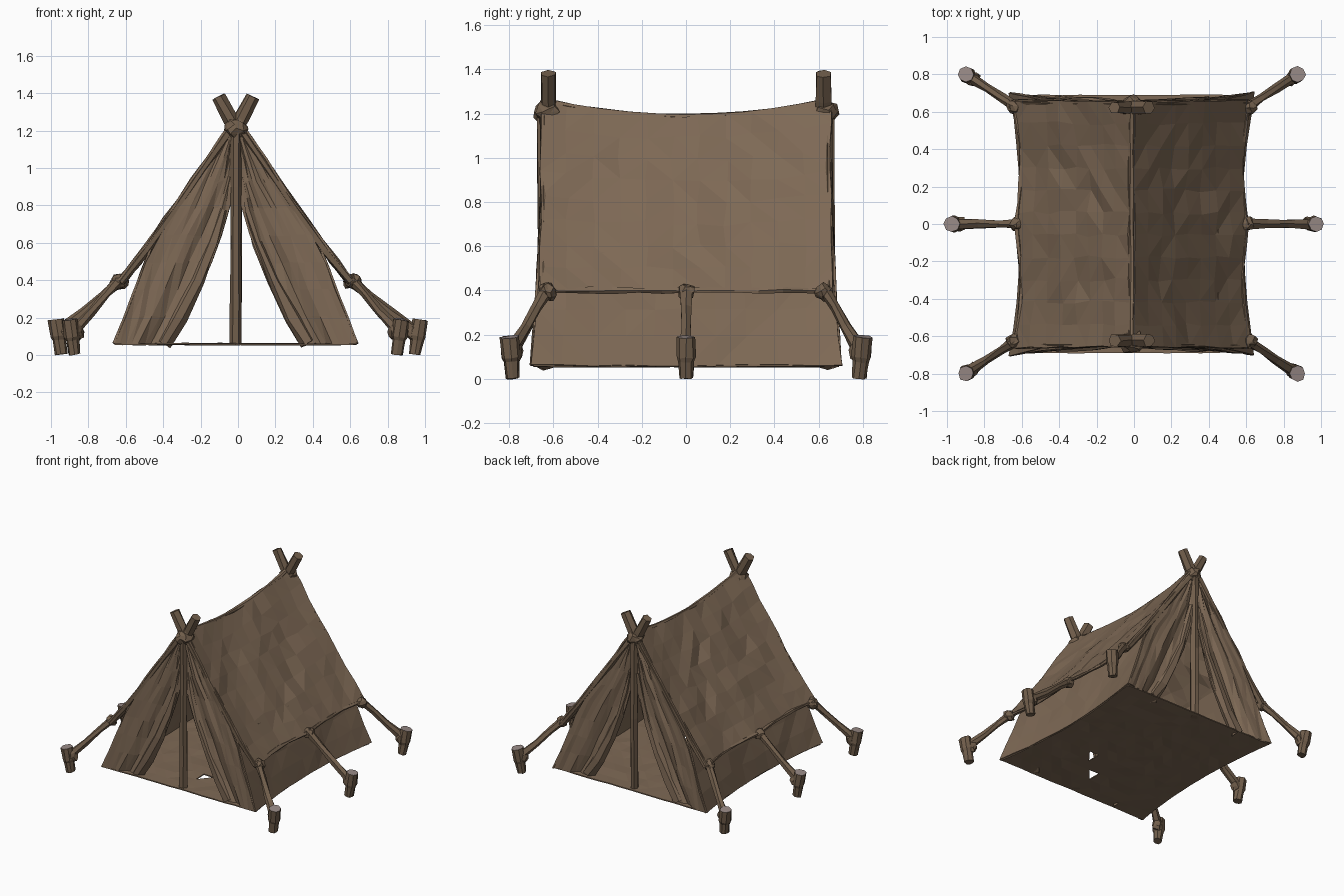
import bpy, bmesh, math, random
from mathutils import Vector

if "Cube" in bpy.data.objects:
    bpy.data.objects.remove(bpy.data.objects["Cube"])

random.seed(4)
CX = -0.012  # the tent sits slightly left of centre


def material(name, rgb):
    m = bpy.data.materials.new(name)
    m.diffuse_color = (*rgb, 1)
    m.use_nodes = True
    m.node_tree.nodes["Principled BSDF"].inputs["Base Color"].default_value = m.diffuse_color
    return m


CANVAS = material("brown canvas", (0.208, 0.141, 0.091))
WOOD = material("brown wood", (0.168, 0.114, 0.072))
CUT = material("pale cut wood", (0.31, 0.25, 0.235))


def finish(name, bm, mats):
    bmesh.ops.recalc_face_normals(bm, faces=bm.faces)
    me = bpy.data.meshes.new(name)
    bm.to_mesh(me)
    bm.free()
    ob = bpy.data.objects.new(name, me)
    bpy.context.collection.objects.link(ob)
    for m in mats:
        me.materials.append(m)
    return ob


def jit(a):
    return Vector([random.uniform(-a, a) for _ in range(3)])


def cloth(name, f, nu, nv, rough=0.006, thick=0.012, torn=None):
    """Faceted sheet from f(u, v), rough inside and cleaner at its border."""
    bm = bmesh.new()
    g = []
    for i in range(nu + 1):
        row = []
        for j in range(nv + 1):
            inner = 0 < i < nu and 0 < j < nv
            row.append(bm.verts.new(Vector(f(i / nu, j / nv)) + jit(rough if inner else rough * 0.5)))
        g.append(row)
    for i in range(nu):
        for j in range(nv):
            bm.faces.new((g[i][j], g[i + 1][j], g[i + 1][j + 1], g[i][j + 1]))
    bmesh.ops.triangulate(bm, faces=bm.faces)
    if torn:
        gone = [fc for fc in bm.faces if torn(fc.calc_center_median())]
        bmesh.ops.delete(bm, geom=gone, context="FACES")
    ob = finish(name, bm, [CANVAS])
    mod = ob.modifiers.new("thickness", "SOLIDIFY")
    mod.thickness = thick
    mod.offset = 0
    return ob


def tube(name, pts, radii, sides=7, mat=WOOD, rough=0.003, cap=None):
    """Rough round bar through pts."""
    bm = bmesh.new()
    pts = [Vector(p) for p in pts]
    rings = []
    for i, p in enumerate(pts):
        d = (pts[min(i + 1, len(pts) - 1)] - pts[max(i - 1, 0)]).normalized()
        a = d.cross(Vector((0, 1, 0)) if abs(d.y) < 0.8 else Vector((0, 0, 1))).normalized()
        b = d.cross(a)
        rings.append([bm.verts.new(p + (a * math.cos(t) + b * math.sin(t)) * radii[i] + jit(rough))
                      for t in [2 * math.pi * k / sides for k in range(sides)]])
    for r, s in zip(rings, rings[1:]):
        for k in range(sides):
            bm.faces.new((r[k], r[(k + 1) % sides], s[(k + 1) % sides], s[k]))
    bm.faces.new(rings[0][::-1])
    top = bm.faces.new(rings[-1])
    if cap:
        top.material_index = 1
    return finish(name, bm, [mat, cap] if cap else [mat])


def knot(name, p, r, scale=(1, 1, 1)):
    bm = bmesh.new()
    bmesh.ops.create_icosphere(bm, subdivisions=2, radius=r)
    for v in bm.verts:
        v.co = Vector([c * s for c, s in zip(v.co, scale)]) + Vector(p) + jit(r * 0.18)
    return finish(name, bm, [WOOD])


def lerp_table(t, z):
    """Linear interpolation in a table of (z, x)."""
    for (z0, x0), (z1, x1) in zip(t, t[1:]):
        if z <= z1:
            return x0 + (x1 - x0) * max(0, (z - z0) / (z1 - z0))
    return t[-1][1]


def roof_point(s, y, v):
    t = abs(y) / 0.655
    ridge = 1.185 + 0.075 * t ** 2
    scallop = 0.035 * abs(math.sin(math.pi * y / 0.66)) * v * v + 0.012 * (1 - t) * v
    wave = 0.006 * math.sin(9 * y + 5 * v) * math.sin(math.pi * v)
    x = 0.012 + 0.618 * v - 0.016 * math.sin(math.pi * v) - scallop + wave
    return (CX + s * x, y * (1 + 0.01 * v), ridge + (0.4 - ridge) * v + wave * 0.7)


def wall_x(z, y):
    """Half width of the lower walls."""
    k = (0.57 - z) / 0.51
    return 0.455 + k * (0.135 + 0.06 * (abs(y) / 0.7) ** 2)


OUTER = [(0.06, 0.65), (0.3, 0.55), (0.57, 0.455), (0.9, 0.222), (1.22, 0.02)]
INNER = [(0.06, 0.36), (0.2, 0.275), (0.4, 0.17), (0.6, 0.088), (0.78, 0.035), (0.9, 0.0), (1.22, 0.0)]

for s, side in ((-1, "left"), (1, "right")):
    # Roof sheet with hem, and the wall below it
    cloth(side + "_roof", lambda u, v: roof_point(s, (u * 2 - 1) * 0.655, v), 11, 8, 0.011)
    hem = [roof_point(s, -0.655 + 1.31 * i / 12, 1) for i in range(13)]
    tube(side + "_roof_hem", hem, [0.013] * 13, 5, CANVAS, 0.005)

    def wall(u, v):
        z = 0.57 - 0.51 * v
        y = (u * 2 - 1) * (0.655 + 0.05 * v)
        return (CX + s * wall_x(z, y), y, z)
    cloth(side + "_lower_wall", wall, 10, 4, 0.008)

    for e, end in ((-1, "front"), (1, "back")):
        tag = end + "_" + side

        # Pleated door curtain, drawn open toward the bottom
        def curtain(u, v):
            z = 0.06 + 1.16 * v
            a, b = lerp_table(INNER, z), lerp_table(OUTER, z)
            pleat = 0.02 * math.sin(u * 13 + 1.5 * v) * (1 - 0.6 * v) * math.sin(math.pi * min(1, u * 1.2 + 0.1))
            y = 0.64 + 0.06 * (1 - v) ** 1.5 * u + pleat
            return (CX + s * (a + (b - a) * u), e * y, z)
        cloth(tag + "_curtain", curtain, 9, 8, 0.006)
        # Gathered inner fold of the curtain
        fold = [(CX + s * (lerp_table(INNER, z) + 0.032), e * 0.64, z) for z in (0.065, 0.2, 0.4, 0.6, 0.78, 0.95)]
        tube(tag + "_curtain_fold", fold, [0.045, 0.045, 0.036, 0.028, 0.022, 0.012], 6, CANVAS, 0.008)

        # Slanting edge pole and its crossed top
        edge = [Vector(roof_point(s, e * 0.64, v)) + Vector((-s * 0.012, 0, -0.012))
                for v in (0.06, 0.3, 0.55, 0.8, 1)]
        tube(tag + "_edge_pole", edge, [0.022] * 5, 6, WOOD, 0.005)
        tube(tag + "_pole_top", [(CX - s * 0.035, e * 0.622, 1.15), (CX + s * 0.03, e * 0.622, 1.265),
                                 (CX + s * 0.093, e * 0.622, 1.38)], [0.036, 0.038, 0.036], 6, WOOD, 0.004)

# Ridge seam
tube("ridge_seam", [roof_point(0, -0.64 + 1.28 * i / 10, 0) for i in range(11)], [0.015] * 11, 6, CANVAS)

# Upright poles with lashings at both ends
for e, end in ((-1, "front"), (1, "back")):
    tube(end + "_upright_pole", [(CX, e * 0.645, z) for z in (0.055, 0.3, 0.6, 0.9, 1.2)], [0.03] * 5, 6, WOOD, 0.004)
    knot(end + "_lashing", (CX, e * 0.63, 1.205), 0.062, (1, 0.95, 0.9))


# Ground sheet with a few tears toward the front
def ground(u, v):
    y = (v * 2 - 1) * 0.69
    return (CX + (u * 2 - 1) * wall_x(0.06, y), y, 0.058)


def tear(c):
    return any(math.hypot(c.x - x, c.y - y) < 0.035 for x, y in ((0.08, -0.3), (0.17, -0.22), (0.0, -0.4)))


cloth("ground_sheet", ground, 14, 14, 0.004, 0.008, tear)

# Guy ropes, knots and stakes
for s, side in ((-1, "left"), (1, "right")):
    for e, pos in ((-1, "front"), (0, "middle"), (1, "back")):
        tag = pos + "_" + side
        sx = s * 0.957 if e == 0 else s * 0.872 + CX
        a = Vector((CX + s * (0.605 if e == 0 else 0.62), e * 0.625, 0.405))
        b = Vector((sx, e * 0.79, 0.125))
        out = Vector((sx - a.x, b.y - a.y, 0)).normalized()
        tube(tag + "_rope", [a, a.lerp(b, 0.3), a.lerp(b, 0.6) - Vector((0, 0, 0.006)), b],
             [0.03, 0.024, 0.025, 0.032], 6, WOOD, 0.005)
        knot(tag + "_rope_knot", a + Vector((s * 0.01, 0, -0.012)), 0.04)
        knot(tag + "_stake_loop", b - out * 0.025, 0.038, (1, 1, 1.3))
        foot = Vector((sx, e * 0.79, 0)) - out * 0.012
        top = foot + out * 0.03
        stake = [foot + Vector((0, 0, 0.004)), foot.lerp(top, 0.4) + Vector((0, 0, 0.08)),
                 foot.lerp(top, 0.5) + Vector((0, 0, 0.1)), top + Vector((0, 0, 0.19))]
        tube(tag + "_stake", stake, [0.032, 0.036, 0.044, 0.042], 8, WOOD, 0.003, CUT)
